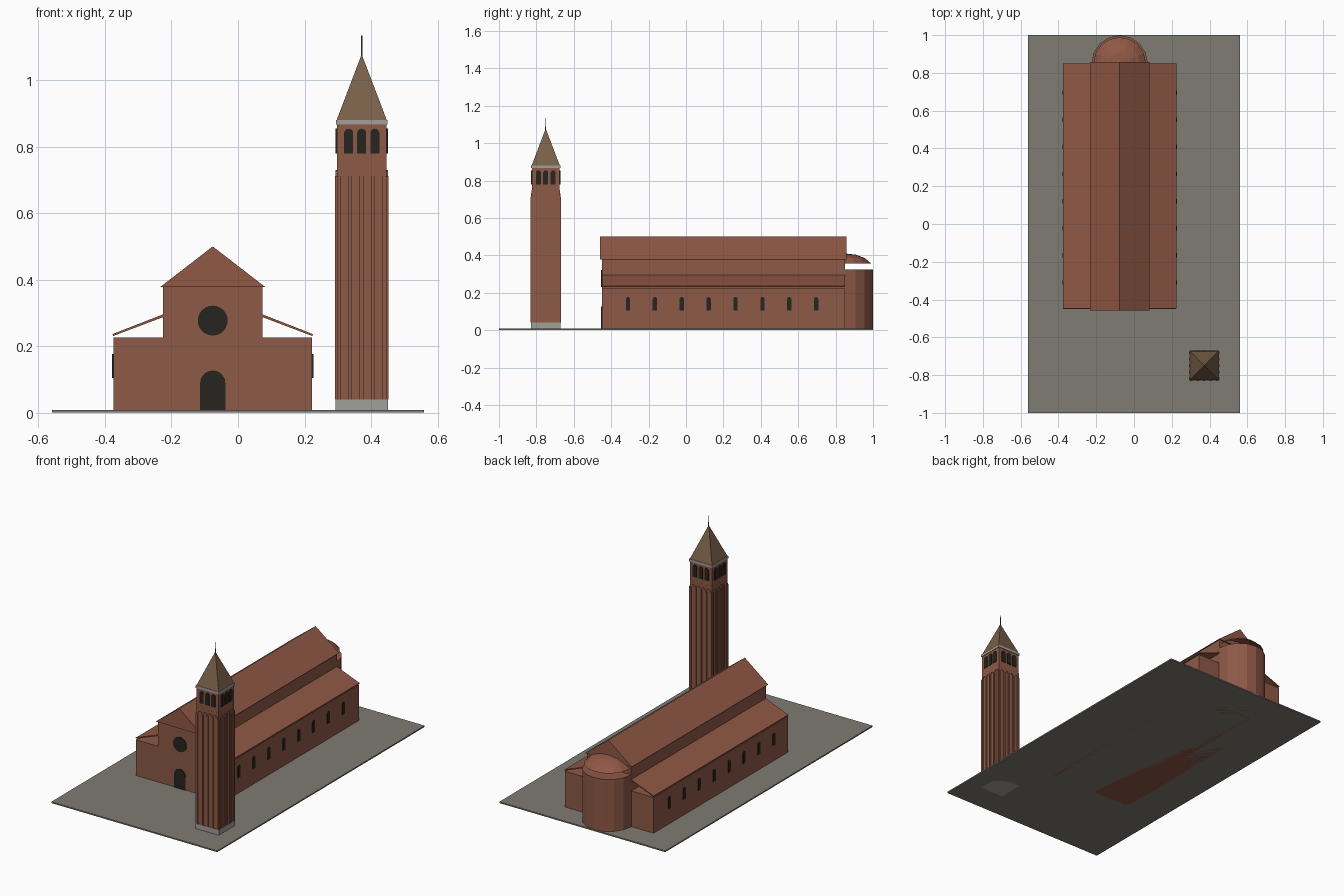
import bpy, bmesh, math
from mathutils import Matrix, Vector

if "Cube" in bpy.data.objects:
    bpy.data.objects.remove(bpy.data.objects["Cube"])

def material(name, rgb):
    m = bpy.data.materials.new(name)
    m.diffuse_color = (*rgb, 1)
    m.use_nodes = True
    m.node_tree.nodes["Principled BSDF"].inputs["Base Color"].default_value = m.diffuse_color
    return m

BRICK = material("brick", (0.27, 0.10, 0.062))
TILE = material("tile", (0.28, 0.098, 0.06))
STONE = material("stone", (0.36, 0.35, 0.32))
PAVING = material("paving", (0.21, 0.20, 0.17))
DARK = material("dark", (0.02, 0.018, 0.014))
SPIRE = material("spire", (0.19, 0.115, 0.065))

def finish(name, bm, mat):
    bmesh.ops.recalc_face_normals(bm, faces=bm.faces)
    me = bpy.data.meshes.new(name)
    bm.to_mesh(me)
    bm.free()
    me.materials.append(mat)
    ob = bpy.data.objects.new(name, me)
    bpy.context.collection.objects.link(ob)
    return ob

def box(name, x0, x1, y0, y1, z0, z1, mat):
    bm = bmesh.new()
    size = Matrix.Diagonal((x1 - x0, y1 - y0, z1 - z0, 1))
    mid = Matrix.Translation(((x0 + x1) / 2, (y0 + y1) / 2, (z0 + z1) / 2))
    bmesh.ops.create_cube(bm, size=1, matrix=mid @ size)
    return finish(name, bm, mat)

def prism(name, pts, y0, y1, mat, place=Matrix()):
    """Extrude an x-z outline along y, then place it."""
    bm = bmesh.new()
    face = bm.faces.new([bm.verts.new((x, y0, z)) for x, z in pts])
    new = bmesh.ops.extrude_face_region(bm, geom=[face])["geom"]
    bmesh.ops.translate(bm, vec=(0, y1 - y0, 0),
                        verts=[g for g in new if isinstance(g, bmesh.types.BMVert)])
    bm.transform(place)
    return finish(name, bm, mat)

def cone(name, x, y, z0, z1, r0, r1, n, mat, turn=0):
    bm = bmesh.new()
    bmesh.ops.create_cone(bm, cap_ends=True, segments=n, radius1=r0, radius2=r1, depth=z1 - z0,
                          matrix=Matrix.Translation((x, y, (z0 + z1) / 2)) @ Matrix.Rotation(turn, 4, 'Z'))
    return finish(name, bm, mat)

def arc(r, cz, n=10):
    return [(r * math.cos(math.pi * i / n), cz + r * math.sin(math.pi * i / n)) for i in range(n + 1)]

def arch_panel(name, w, z0, z1, place, depth=0.004):
    r = w / 2
    return prism(name, [(-r, z0), (r, z0)] + arc(r, z1 - r), -depth, depth, DARK, place)

G = 0.008      # paving thickness
CX = -0.076    # church axis
Y0, Y1 = -0.45, 0.85

# Ground
box("ground", -0.56, 0.56, -1, 1, 0, G, PAVING)

# Nave and its gabled roof
box("nave", CX - 0.149, CX + 0.149, Y0, Y1, 0, 0.378, BRICK)
prism("nave_roof", [(CX - 0.158, 0.378), (CX + 0.158, 0.378), (CX, 0.5)],
      Y0 - 0.009, Y1 + 0.007, TILE)

# Aisles, lean-to roofs and side windows
for side, label in ((-1, "left"), (1, "right")):
    xs = sorted((CX + side * 0.149, CX + side * 0.299))
    box(label + "_aisle", xs[0], xs[1], Y0, Y1 - 0.002, 0, 0.226, BRICK)
    prism(label + "_aisle_roof",
          [(CX + side * a, z) for a, z in
           ((0.145, 0.289), (0.300, 0.2305), (0.301, 0.2365), (0.145, 0.2975))],
          Y0 + 0.002, Y1, TILE)
    for i in range(8):
        place = (Matrix.Translation((CX + side * 0.299, -0.31 + 0.1437 * i, 0))
                 @ Matrix.Rotation(side * math.pi / 2, 4, 'Z'))
        arch_panel(label + "_aisle_window", 0.023, 0.104, 0.177, place)

# Facade door and round window
arch_panel("door", 0.076, G, 0.127, Matrix.Translation((CX, Y0, 0)))
ring = [(0.045 * math.cos(math.tau * i / 24), 0.277 + 0.045 * math.sin(math.tau * i / 24))
        for i in range(24)]
prism("round_window", ring, -0.004, 0.004, DARK, Matrix.Translation((CX, Y0, 0)))

# Apse drum with a shallow open dome above it
cone("apse", CX, Y1, 0, 0.325, 0.149, 0.149, 16, BRICK)
bm = bmesh.new()
bmesh.ops.create_uvsphere(bm, u_segments=16, v_segments=8, radius=0.15)
bmesh.ops.delete(bm, geom=[v for v in bm.verts if v.co.z < 0.01], context='VERTS')
bm.transform(Matrix.Translation((CX, Y1, 0.325)) @ Matrix.Diagonal((1, 1, 0.567, 1)))
finish("apse_dome", bm, TILE)

# Bell tower body
TX, TY = 0.372, -0.75
def tower_box(name, h, z0, z1, mat):
    box(name, TX - h, TX + h, TY - h, TY + h, z0, z1, mat)

tower_box("tower_base", 0.0785, 0, 0.04, STONE)
tower_box("tower_shaft", 0.075, 0.04, 0.75, BRICK)
tower_box("belfry", 0.0745, 0.75, 0.866, BRICK)
tower_box("tower_cornice", 0.078, 0.866, 0.881, STONE)

# Ribs, blind arches and belfry openings on all four faces
for k in range(4):
    face = (Matrix.Translation((TX, TY, 0)) @ Matrix.Rotation(k * math.pi / 2, 4, 'Z')
            @ Matrix.Translation((0, -0.075, 0)))
    for i in range(5):
        x = (i - 2) * 0.0345
        prism("tower_rib", [(x - 0.006, 0.04), (x + 0.006, 0.04), (x + 0.006, 0.712), (x - 0.006, 0.712)],
              -0.006, 0.002, BRICK, face)
    for i in range(4):
        shift = Matrix.Translation(((i - 1.5) * 0.0345, 0, 0))
        outline = arc(0.018, 0.712, 8) + arc(0.0115, 0.712, 8)[::-1]
        prism("blind_arch", outline, -0.004, 0.002, BRICK, face @ shift)
    for i in (-1, 0, 1):
        arch_panel("belfry_opening", 0.027, 0.78, 0.854, face @ Matrix.Translation((i * 0.0395, 0, 0)))

# Spire and finial
cone("spire", TX, TY, 0.881, 1.078, 0.075 * math.sqrt(2), 0, 4, SPIRE, math.pi / 4)
cone("finial", TX, TY, 1.065, 1.135, 0.0028, 0.002, 8, SPIRE)
